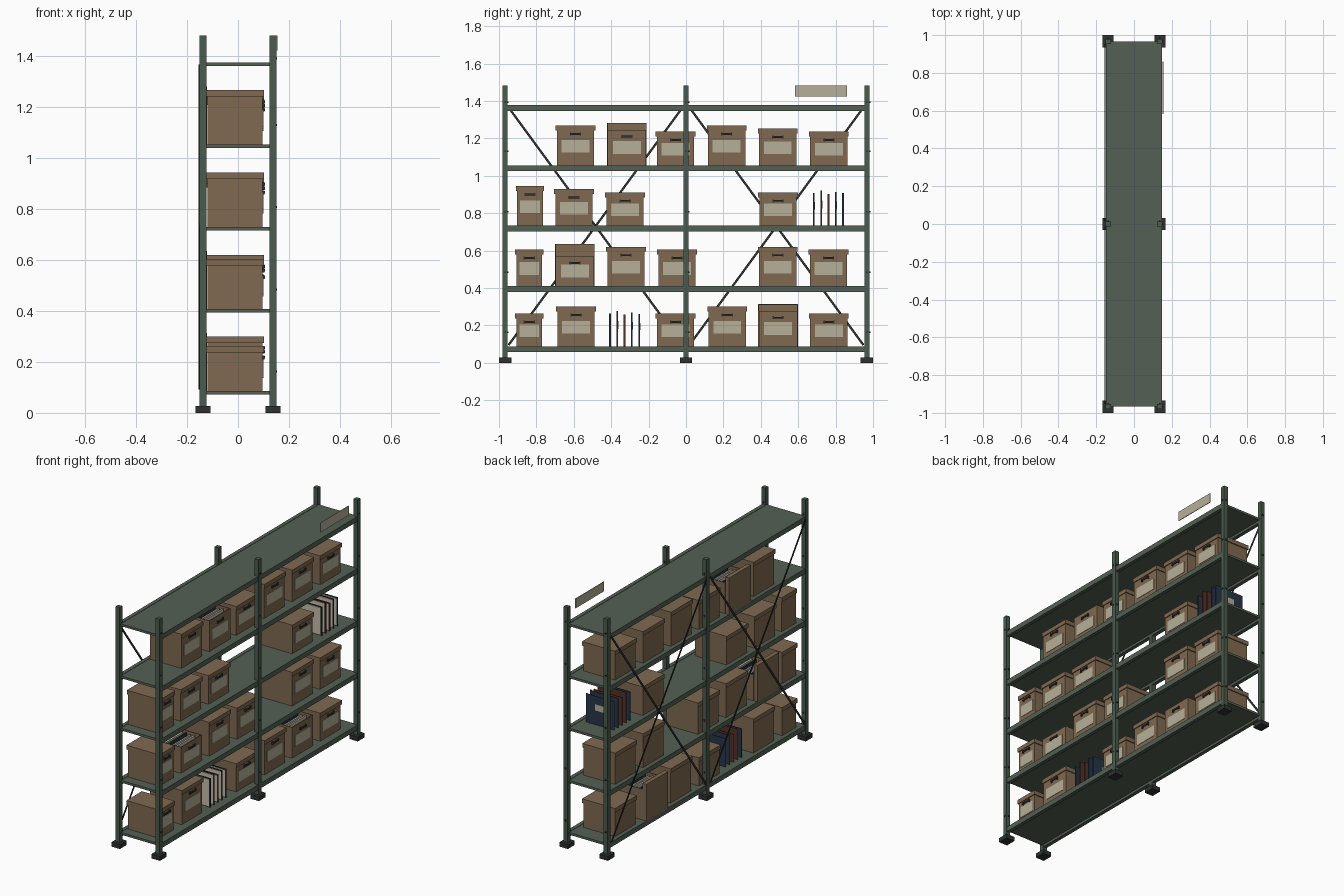
import bpy, bmesh, math
from mathutils import Matrix, Vector

if "Cube" in bpy.data.objects:
    bpy.data.objects.remove(bpy.data.objects["Cube"])


def mat(name, r, g, b):
    m = bpy.data.materials.new(name)
    m.diffuse_color = (r, g, b, 1)
    m.use_nodes = True
    m.node_tree.nodes["Principled BSDF"].inputs["Base Color"].default_value = m.diffuse_color
    return m


GREEN = mat("shelf green", .088, .117, .088)
POST = mat("post green", .068, .103, .074)
DARK = mat("dark steel", .028, .031, .032)
CARD = mat("brown cardboard", .215, .143, .082)
LABEL = mat("cream label", .47, .43, .32)
PAPER = mat("paper", .56, .50, .40)
NAVY = mat("navy cover", .020, .036, .062)
RED = mat("dark red cover", .085, .030, .022)


class Part:
    """Collects boxes into one object, one material per group."""

    def __init__(self, name):
        self.name, self.bm, self.mats = name, bmesh.new(), []

    def box(self, m, x0, x1, y0, y1, z0, z1, rot=None):
        if m not in self.mats:
            self.mats.append(m)
        c = Vector(((x0 + x1) / 2, (y0 + y1) / 2, (z0 + z1) / 2))
        M = Matrix.Translation(c)
        if rot is not None:
            M = M @ Matrix.Rotation(rot, 4, 'X')
        M = M @ Matrix.Diagonal((x1 - x0, y1 - y0, z1 - z0, 1))
        r = bmesh.ops.create_cube(self.bm, size=1, matrix=M)
        for f in {f for v in r["verts"] for f in v.link_faces}:
            f.material_index = self.mats.index(m)

    def done(self):
        me = bpy.data.meshes.new(self.name)
        self.bm.to_mesh(me)
        self.bm.free()
        for m in self.mats:
            me.materials.append(m)
        o = bpy.data.objects.new(self.name, me)
        bpy.context.collection.objects.link(o)


TOPS = [.088, .410, .733, 1.056, 1.378]      # shelf beam tops
PX, PY = .137, .967                          # post positions

# posts, feet and bolts
for sx in (-1, 1):
    for y in (-PY, 0, PY):
        x = sx * PX
        p = Part("post")
        p.box(POST, x - .014, x + .014, y - .0135, y + .0135, .02, 1.482)
        p.done()
        f = Part("foot")
        f.box(DARK, x - .029, x + .029, y - .033, y + .033, 0, .027)
        f.done()
        b = Part("post_bolts")
        for t in TOPS:
            z = t + .075 if t < 1.3 else t + .014
            b.box(DARK, x - .004, x + .004, y + .0135, y + .019, z - .004, z + .004)
            if sx > 0:
                b.box(DARK, x + .014, x + .017, y - .004, y + .004, z - .004, z + .004)
        b.done()

# shelf decks with long front and back beams
for t in TOPS:
    s = Part("shelf")
    s.box(GREEN, -.126, .126, -PY, PY, t - .016, t - .002)
    for sx in (-1, 1):
        a, b = sorted((sx * .124, sx * .147))
        s.box(GREEN, a, b, -PY + .012, PY - .012, t - .031, t)
    s.done()

# crossed braces at the back of each bay
for yc in (-PY / 2, PY / 2):
    b = Part("cross_brace")
    dy, dz = .93, 1.27
    L = math.hypot(dy, dz)
    for i, s in enumerate((-1, 1)):
        x = -.1515 - .003 * i
        b.box(DARK, x - .0015, x + .0015, yc - .006, yc + .006,
              .73 - L / 2, .73 + L / 2, rot=s * math.atan2(dy, dz))
    b.done()

BX0, BX1 = -.119, .097                       # carton depth range


def front_fittings(p, y, w, z, h):
    # label card and pull handle on the carton front
    lw, lz = w * .35, z + h * .49
    p.box(LABEL, BX1, BX1 + .0025, y - lw, y + lw, lz - .034, lz + .034)
    hz = z + h - .043
    p.box(DARK, BX1 + .005, BX1 + .010, y - .028, y + .028, hz - .005, hz + .005)
    for s in (-1, 1):
        p.box(DARK, BX1, BX1 + .008, y + s * .026 - .004, y + s * .026 + .004,
              hz - .008, hz + .008)


def carton(y, w, z, h):
    p = Part("carton")
    b = w / 2 - .006
    p.box(CARD, BX0, BX1, y - b, y + b, z, z + h - .004)
    p.box(CARD, BX0 - .005, BX1 + .005, y - w / 2, y + w / 2, z + h - .026, z + h)
    front_fittings(p, y, w, z, h - .002)
    p.done()


def open_carton(y, w, z, h):
    # open tray with papers, and its lid stood on edge behind it
    p = Part("open_carton")
    b, t = w / 2 - .003, .005
    p.box(CARD, BX0, BX1, y - b, y + b, z, z + t)
    p.box(CARD, BX0, BX0 + t, y - b, y + b, z, z + h)
    p.box(CARD, BX1 - t, BX1, y - b, y + b, z, z + h)
    for s in (-1, 1):
        e = y + s * (b - t / 2)
        p.box(CARD, BX0, BX1, e - t / 2, e + t / 2, z, z + h)
    front_fittings(p, y, w, z, h + .008)
    for i in range(6):
        x = BX0 + .035 + i * .028
        p.box(PAPER if i % 3 else NAVY, x - .005, x + .005, y - b + .014, y + b - .014,
              z + t, z + h - .012 + .004 * (i % 2))
    p.done()
    q = Part("carton_lid")
    q.box(CARD, -.148, -.144, y - w / 2, y + w / 2, z, z + .228)
    for a, c in ((0, .004), (.224, .228)):
        q.box(CARD, -.148, -.122, y - w / 2, y + w / 2, z + a, z + c)
    for s in (-1, 1):
        e = y + s * (w / 2 - .002)
        q.box(CARD, -.148, -.122, e - .002, e + .002, z, z + .228)
    q.done()


def folders(y, z):
    # row of five upright folders: cover plus pages
    for i in range(5):
        p = Part("folder")
        yy, h = y + (i - 2) * .039, (.178, .190, .172, .182, .176)[i]
        m = (NAVY, RED, RED, NAVY, NAVY)[i]
        p.box(m, -.10, .095, yy, yy + .004, z, z + h)
        p.box(PAPER, -.095, .088, yy - .004, yy, z + .004, z + h - .006)
        p.box(m, .091, .095, yy - .005, yy + .004, z, z + h)
        p.box(LABEL, -.035, .03, yy + .004, yy + .0055, z + h * .5, z + h * .72)
        p.done()


# contents: (y centre, width, height) per shelf from the bottom
W, N = .212, .150
ROWS = [
    [(-.838, N, .177), (-.588, W, .214), (-.056, W, .177), (.220, W, .214), (.829, W, .177)],
    [(-.838, N, .197), (-.321, W, .212), (-.048, W, .197), (.490, W, .212), (.764, W, .197)],
    [(-.834, N, .213), (-.599, W, .197), (-.326, W, .180), (.492, W, .180)],
    [(-.591, W, .214), (-.056, W, .182), (.217, W, .214), (.490, W, .198), (.764, W, .182)],
]
ROWS[1][4] = (.762, W, .197)
ROWS[0][4] = (.764, W, .177)
for t, row in zip(TOPS, ROWS):
    for y, w, h in row:
        carton(y, w, t - .002, h)
open_carton(.492, W, TOPS[0] - .002, .190)
open_carton(-.594, W, TOPS[1] - .002, .160)
open_carton(-.316, W, TOPS[3] - .002, .190)
folders(-.328, TOPS[0] - .002)
folders(.762, TOPS[2] - .002)

# sign plate above the top shelf
s = Part("sign_plate")
s.box(LABEL, .152, .156, .583, .860, 1.424, 1.483)
s.done()
